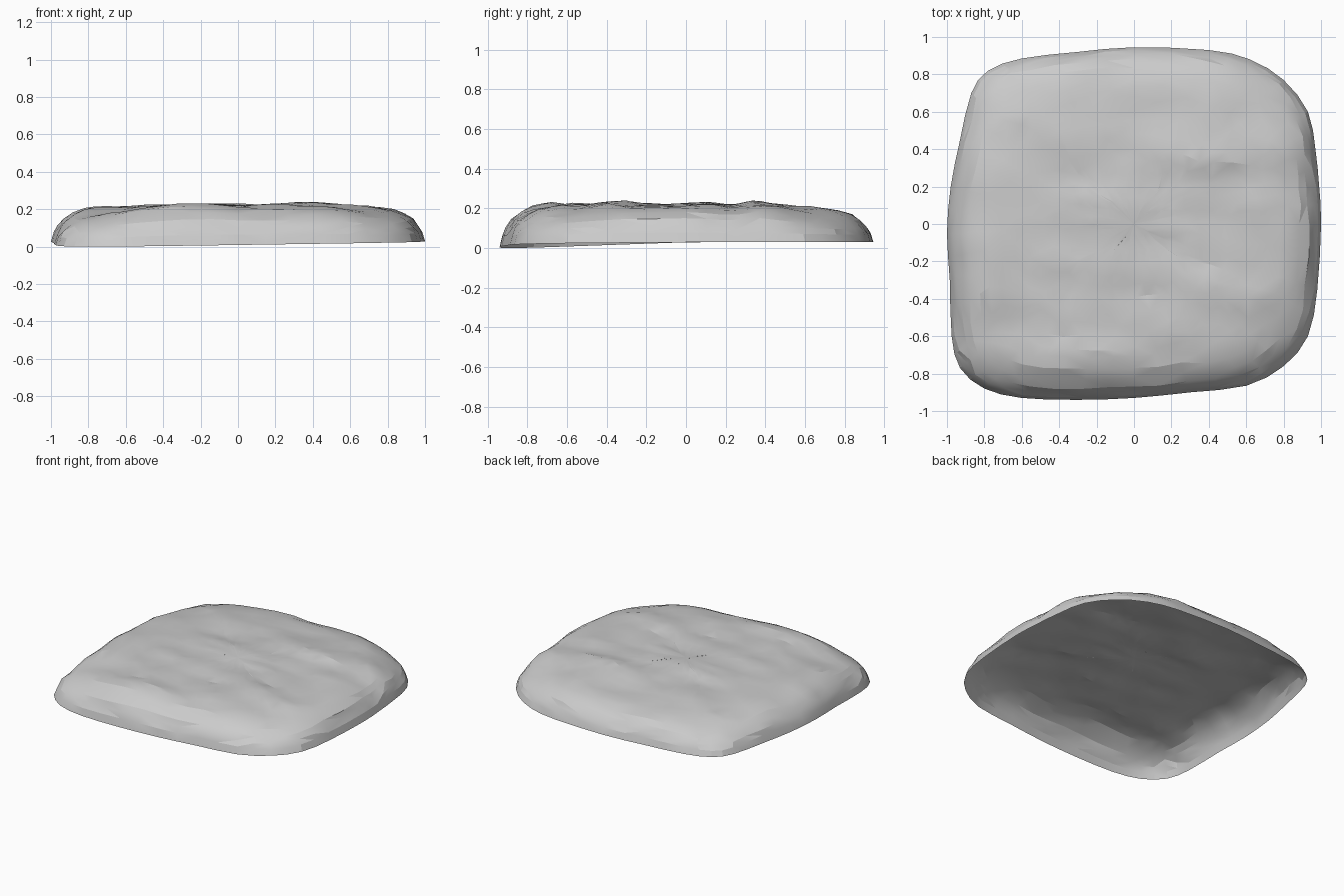
import bpy, bmesh, math, random
from mathutils import Vector, noise

random.seed(4)
old = bpy.data.objects.get("Cube")
if old:
    bpy.data.objects.remove(old, do_unlink=True)

# Footprint of the slab, counter-clockwise
OUTLINE = [(1, 0), (.99, .2), (.97, .4), (.93, .6), (.8, .77), (.62, .88), (.4, .93),
           (0, .945), (-.3, .92), (-.6, .885), (-.78, .82), (-.87, .7), (-.93, .45),
           (-.98, .2), (-1, -.05), (-.985, -.3), (-.975, -.6), (-.93, -.77), (-.8, -.88),
           (-.6, -.93), (-.3, -.94), (0, -.93), (.3, -.9), (.6, -.865), (.8, -.76),
           (.93, -.6), (.98, -.35)]

# Edge rounding: scale of each ring and its share of the full height
PROFILE = [(1, 0), (.985, .27), (.965, .46), (.935, .65), (.89, .81), (.83, .92), (.77, .97)]
PROFILE += [(.71 - .07 * i, 1) for i in range(10)]

# Broad swells and hollows: x, y, radius, height
SWELLS = [(-.2, 0, .35, .018), (.4, -.55, .28, .02), (.4, .45, .3, .016),
          (-.25, -.65, .25, .014), (-.1, -.4, .15, -.012), (.1, .88, .3, -.02),
          (-.85, -.8, .32, -.05), (-.8, .8, .3, -.045), (.8, -.75, .28, -.04),
          (.78, .78, .3, -.04)]


def smooth_loop(points):
    """Double the points of a closed loop along a smooth curve."""
    pts = [Vector(p) for p in points]
    result = []
    for i, b in enumerate(pts):
        a, c, d = pts[i - 1], pts[(i + 1) % len(pts)], pts[(i + 2) % len(pts)]
        result += [b, (9 * (b + c) - a - d) / 16]
    return result


def rim_height(x, y):
    """The rim is level at the back and dips towards the front corner."""
    return .029 + .036 * min(y, 0) * (.6 - .4 * x)


def crown_height(x, y):
    z = .211
    for cx, cy, r, h in SWELLS:
        z += h * math.exp(-((x - cx) ** 2 + (y - cy) ** 2) / r ** 2)
    # Weathered ripples that run across the slab
    z += .018 * noise.noise(Vector((x * 1.8, y * 5.5 + x * .8, 3)))
    z += .012 * noise.noise(Vector((x * 4, y * 10, 8)))
    return z


def slab_point(p, scale, share):
    x, y = p * scale
    if scale < .98:
        step = .016 if scale < .8 else .008
        x += random.uniform(-step, step)
        y += random.uniform(-step, step)
    low = rim_height(x, y)
    return x, y, low + (crown_height(x, y) - low) * share


# Open-bottomed stone shell made of rings closing towards the middle
bm = bmesh.new()
loop = smooth_loop(OUTLINE)
rings = [[bm.verts.new(slab_point(p, s, h)) for p in loop] for s, h in PROFILE]
n = len(loop)
for outer, inner in zip(rings, rings[1:]):
    for i in range(n):
        j = (i + 1) % n
        bm.faces.new((outer[i], outer[j], inner[j], inner[i]))
middle = bm.verts.new((0, 0, crown_height(0, 0)))
for i in range(n):
    bm.faces.new((rings[-1][i], rings[-1][(i + 1) % n], middle))
bmesh.ops.triangulate(bm, faces=bm.faces[:], quad_method='SHORT_EDGE')

mesh = bpy.data.meshes.new("stone_slab")
bm.to_mesh(mesh)
bm.free()
slab = bpy.data.objects.new("stone_slab", mesh)
bpy.context.collection.objects.link(slab)

# Grey stone
stone = bpy.data.materials.new("grey_stone")
stone.use_nodes = True
colour = (.6, .6, .6, 1)
stone.diffuse_color = colour
stone.node_tree.nodes["Principled BSDF"].inputs["Base Color"].default_value = colour
mesh.materials.append(stone)

# Soft shading with chipped edges kept crisp
bpy.ops.object.select_all(action='DESELECT')
slab.select_set(True)
bpy.context.view_layer.objects.active = slab
bpy.ops.object.shade_smooth_by_angle(angle=math.radians(14))
